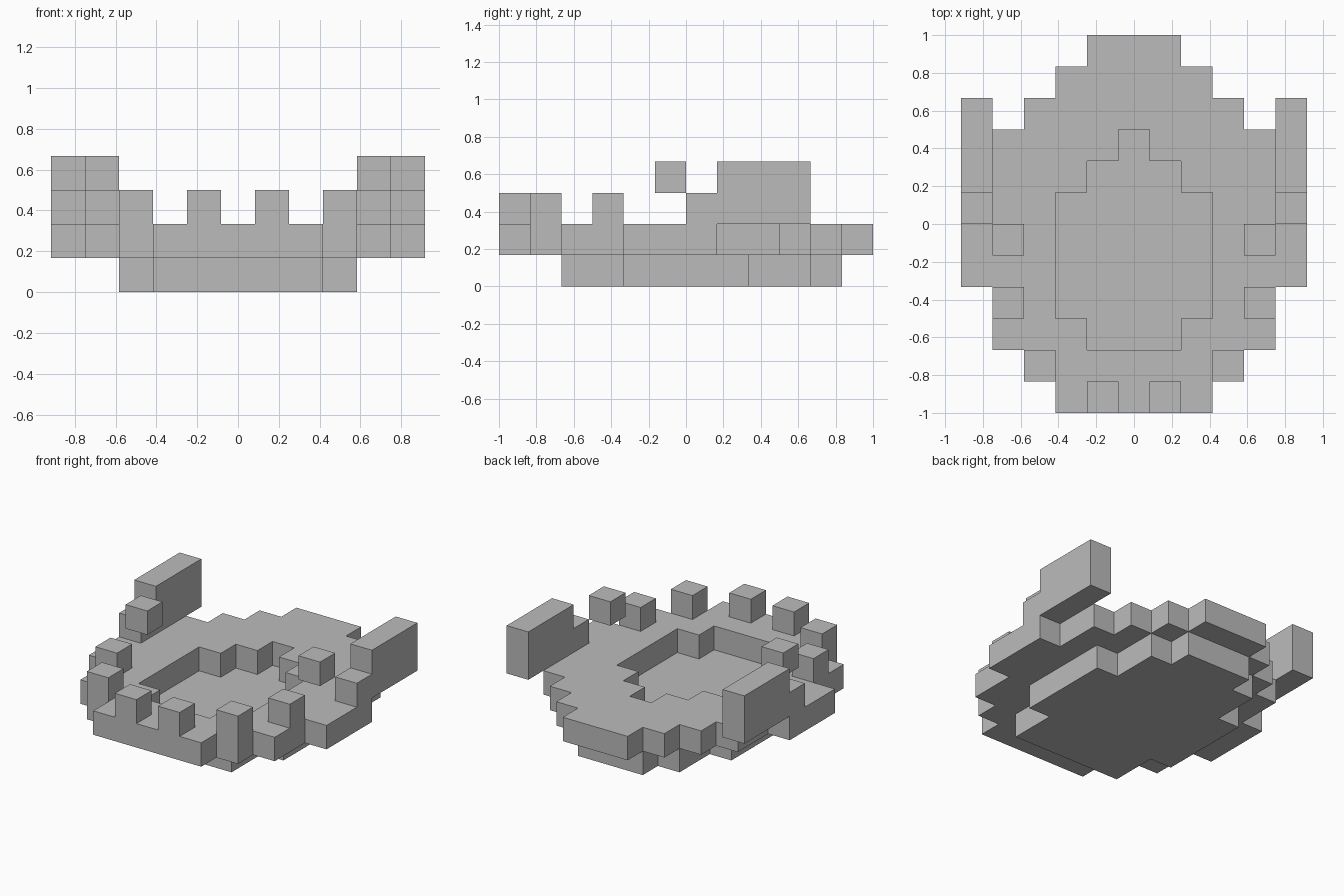
import bpy
import bmesh

U = 1 / 6  # size of one block

cube = bpy.data.objects.get("Cube")
if cube:
    bpy.data.objects.remove(cube, do_unlink=True)

grey = bpy.data.materials.new("plain grey")
grey.use_nodes = True
colour = (0.5, 0.5, 0.5, 1)
grey.diffuse_color = colour
grey.node_tree.nodes["Principled BSDF"].inputs["Base Color"].default_value = colour


def stepped_outline(steps, end):
    """Mirrored block outline from (start y, half width) steps."""
    side = []
    ends = [y for y, _ in steps[1:]] + [end]
    for (y, half), stop in zip(steps, ends):
        side += [(half, y), (half, stop)]
    return side + [(-x, y) for x, y in reversed(side)]


def slab(name, outlines, bottom, top):
    """Extrude an outline, with any further outlines as holes."""
    bm = bmesh.new()
    for outline in outlines:
        verts = [bm.verts.new((x * U, y * U, bottom * U)) for x, y in outline]
        for i, v in enumerate(verts):
            bm.edges.new((verts[i - 1], v))
    bmesh.ops.triangle_fill(bm, edges=bm.edges[:], use_beauty=True, normal=(0, 0, 1))
    result = bmesh.ops.extrude_face_region(bm, geom=bm.faces[:], use_keep_orig=True)
    raised = [g for g in result["geom"] if isinstance(g, bmesh.types.BMVert)]
    bmesh.ops.translate(bm, verts=raised, vec=(0, 0, (top - bottom) * U))
    bmesh.ops.recalc_face_normals(bm, faces=bm.faces[:])
    mesh = bpy.data.meshes.new(name)
    bm.to_mesh(mesh)
    bm.free()
    mesh.materials.append(grey)
    obj = bpy.data.objects.new(name, mesh)
    bpy.context.collection.objects.link(obj)


def block_pair(name, x, y, z):
    """A block on the left and its mirror image on the right."""
    for label, s in (("left", 1), ("right", -1)):
        corners = [(s * x[0], y[0]), (s * x[1], y[0]),
                   (s * x[1], y[1]), (s * x[0], y[1])]
        slab(f"{label}_{name}", [corners], *z)


# Base, which is also the floor of the recess
base = stepped_outline([(-4, 2.5), (-2, 3.5), (2, 2.5), (4, 1.5)], 5)
slab("base", [base], 0, 1)

# Wide rim around a pointed recess
rim = stepped_outline([(-6, 2.5), (-5, 3.5), (-4, 4.5), (-2, 5.5),
                       (1, 4.5), (3, 3.5), (4, 2.5), (5, 1.5)], 6)
recess = stepped_outline([(-4, 1.5), (-3, 2.5), (1, 1.5), (2, 0.5)], 3)
slab("rim", [rim, recess], 1, 2)

# Studs along the front edge
block_pair("front_stud", (0.5, 1.5), (-6, -5), (2, 3))
block_pair("corner_stud", (2.5, 3.5), (-5, -4), (2, 3))
block_pair("side_stud", (3.5, 4.5), (-3, -2), (2, 3))

# Raised side fins, their front steps and the hovering blocks
block_pair("fin", (4.5, 5.5), (1, 4), (2, 4))
block_pair("fin_step", (4.5, 5.5), (0, 1), (2, 3))
block_pair("hovering_block", (3.5, 4.5), (-1, 0), (3, 4))
